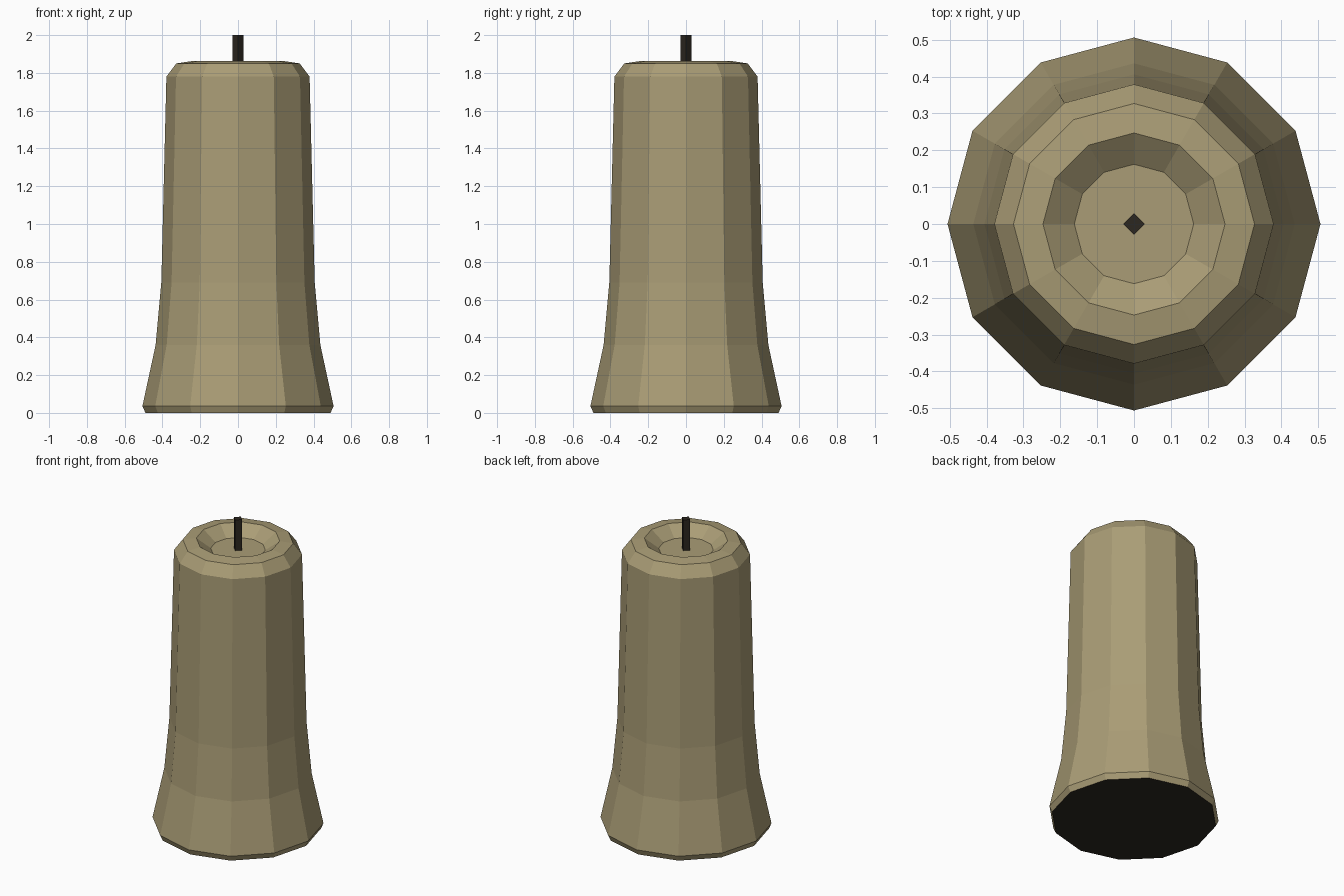
import bpy, bmesh, math

if "Cube" in bpy.data.objects:
    bpy.data.objects.remove(bpy.data.objects["Cube"])


def material(name, rgb):
    m = bpy.data.materials.new(name)
    m.diffuse_color = (*rgb, 1)
    m.use_nodes = True
    m.node_tree.nodes["Principled BSDF"].inputs["Base Color"].default_value = m.diffuse_color
    return m


wax = material("tan wax", (0.40, 0.335, 0.18))
dark = material("dark char", (0.025, 0.02, 0.014))


def lathe(name, profile, sides, mats):
    """Spin (radius, z) rings around z and cap both ends."""
    bm = bmesh.new()
    rings = [[bm.verts.new((r * math.cos(2 * math.pi * i / sides),
                            r * math.sin(2 * math.pi * i / sides), z))
              for i in range(sides)] for r, z in profile]
    for a, b in zip(rings, rings[1:]):
        for i in range(sides):
            j = (i + 1) % sides
            bm.faces.new((a[i], a[j], b[j], b[i]))
    bm.faces.new(rings[0][::-1])
    bm.faces.new(rings[-1])
    bm.normal_update()
    for f in bm.faces:  # underside takes the last material
        f.material_index = len(mats) - 1 if f.normal.z < -0.99 else 0
    me = bpy.data.meshes.new(name)
    bm.to_mesh(me)
    bm.free()
    for m in mats:
        me.materials.append(m)
    ob = bpy.data.objects.new(name, me)
    bpy.context.collection.objects.link(ob)
    return ob


# Flared candle body with a hollow melted top
lathe("candle_body", [(0.49, 0), (0.506, 0.036), (0.436, 0.36), (0.406, 0.69),
                      (0.379, 1.78), (0.327, 1.85), (0.247, 1.862),
                      (0.162, 1.80)], 12, [wax, dark])

# Square wick
lathe("wick", [(0.029, 1.795), (0.029, 2.0)], 4, [dark])
